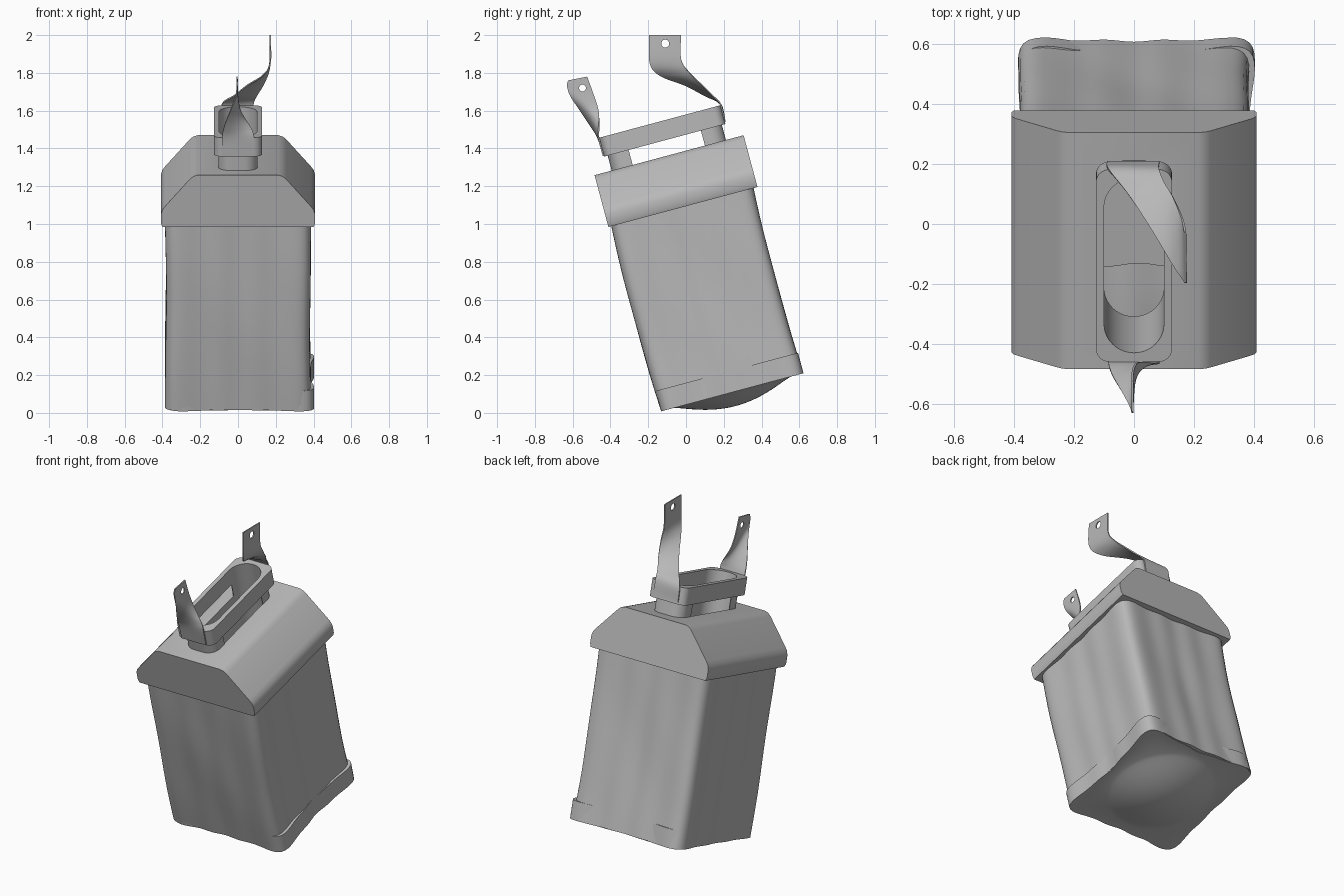
import bpy, bmesh, math
from mathutils import Matrix, Vector

cube = bpy.data.objects.get("Cube")
if cube:
    bpy.data.objects.remove(cube, do_unlink=True)

TILT = Matrix.Rotation(math.radians(15), 4, 'X')
MID = 0.265  # depth centre in the tilted frame

grey = bpy.data.materials.new("plain grey")
grey.use_nodes = True
grey.diffuse_color = (0.48, 0.48, 0.48, 1)
grey.node_tree.nodes["Principled BSDF"].inputs["Base Color"].default_value = grey.diffuse_color


def finish(name, bm, matrix=None):
    if matrix is not None:
        bmesh.ops.transform(bm, matrix=matrix, verts=bm.verts)
    bmesh.ops.recalc_face_normals(bm, faces=bm.faces)
    mesh = bpy.data.meshes.new(name)
    bm.to_mesh(mesh)
    bm.free()
    mesh.materials.append(grey)
    obj = bpy.data.objects.new(name, mesh)
    bpy.context.collection.objects.link(obj)
    return obj


def loft(name, rings, open_top=False):
    """Skin a stack of closed rings and cap the ends."""
    bm = bmesh.new()
    rows = [[bm.verts.new(p) for p in ring] for ring in rings]
    for a, b in zip(rows, rows[1:]):
        for i in range(len(a)):
            j = (i + 1) % len(a)
            bm.faces.new((a[i], a[j], b[j], b[i]))
    bm.faces.new(rows[0])
    if not open_top:
        bm.faces.new(rows[-1])
    return finish(name, bm, TILT)


def rounded(hx, hy, r, steps=10):
    pts = []
    for k, (sx, sy) in enumerate([(1, 1), (-1, 1), (-1, -1), (1, -1)]):
        for i in range(steps + 1):
            a = math.pi / 2 * (k + i / steps)
            pts.append((sx * (hx - r) + r * math.cos(a), MID + sy * (hy - r) + r * math.sin(a)))
    return pts


def prism(name, outline, low, high):
    return loft(name, [[(x, y, w) for x, y in outline] for w in (low, high)])


def apply_modifier(obj, mod):
    bpy.context.view_layer.objects.active = obj
    bpy.ops.object.modifier_apply(modifier=mod.name)


def cut(obj, cutter):
    mod = obj.modifiers.new("cut", 'BOOLEAN')
    mod.operation = 'DIFFERENCE'
    mod.solver = 'EXACT'
    mod.object = cutter
    apply_modifier(obj, mod)


ANGLES = [2 * math.pi * i / 160 for i in range(160)]


def wavy(half_x, half_y, pinch, w, cx=0.0, cy=MID, drift=0.0):
    """Soft square outline with lobed corners and rippled, pinched sides."""
    ring = []
    for a in ANGLES:
        c, s = math.cos(a), math.sin(a)
        r = (abs(c) ** 9 + abs(s) ** 9) ** (-1 / 9)
        r *= (1 - 0.012 * math.cos(12 * a) + 0.01 * math.cos(8 * a) - pinch * math.cos(4 * a)
              + drift * math.sin(5 * a + 6 * w))
        ring.append((cx + half_x * r * c, cy + half_y * r * s, w))
    return ring


# Crumpled body, open under the lid
rings = []
for i in range(25):
    t = i / 24
    swell = math.sin(math.pi * t)
    rings.append(wavy(0.382 - 0.005 * swell, 0.385, 0.02, 0.046 + 1.034 * t,
                      cy=MID - 0.014 * swell, drift=0.008 * swell))
loft("body", rings, open_top=True)

# Base tray with bulging corners, its underside swelling into a shallow dome
tray = [wavy(0.374, 0.377, 0.045, w, cx=0.016) for w in (0.154, 0.042)]
for i in range(14):
    k = 1 - i / 14
    depth = 0.075 * (1 - k * k) ** 1.2
    tray.append([(0.32 * k * math.cos(a), MID + 0.32 * k * math.sin(a), 0.042 - depth)
                 for a in ANGLES])
loft("base_tray", tray)

# Lid with sloping shoulders
half = [(0.4, 1.057), (0.408, 1.077), (0.408, 1.125), (0.401, 1.15), (0.386, 1.17),
        (0.255, 1.319), (0.238, 1.333), (0.215, 1.341)]
section = half + [(-x, w) for x, w in reversed(half)]
lid = loft("lid", [[(x, MID + d, w) for x, w in section] for d in (-0.407, 0.41)])

# Neck ends and collar around a long slot
neck = prism("neck", rounded(0.104, 0.313, 0.07), 1.3, 1.43)
collar = prism("collar", rounded(0.127, 0.332, 0.045), 1.423, 1.526)
slot = prism("slot_cutter", rounded(0.1, 0.301, 0.1), 0.9, 1.7)
gap = prism("gap_cutter", rounded(0.2, 0.198, 0.001, 1), 1.2, 1.6)
for part in (lid, neck, collar):
    cut(part, slot)
cut(neck, gap)
for helper in (slot, gap):
    bpy.data.objects.remove(helper, do_unlink=True)


def smooth_path(points, steps=8):
    p = [Vector(q) for q in points]
    p = [2 * p[0] - p[1]] + p + [2 * p[-1] - p[-2]]
    out = []
    for a, b, c, d in zip(p, p[1:], p[2:], p[3:]):
        for i in range(steps):
            t = i / steps
            out.append(b + (c - a) * t / 2 + (2 * a - 5 * b + 4 * c - d) * t ** 2 / 2
                       + (3 * b - a - 3 * c + d) * t ** 3 / 2)
    return out + [p[-2]]


def strap(name, edge_a, edge_b, hole, radius):
    """Twisted ribbon between two edges, with a round hole near its tip."""
    bm = bmesh.new()
    rows = [[bm.verts.new(a.lerp(b, k / 6)) for k in range(7)]
            for a, b in zip(smooth_path(edge_a), smooth_path(edge_b))]
    for a, b in zip(rows, rows[1:]):
        for k in range(6):
            bm.faces.new((a[k], a[k + 1], b[k + 1], b[k]))
    obj = finish(name, bm)
    mod = obj.modifiers.new("thickness", 'SOLIDIFY')
    mod.thickness = 0.007
    mod.offset = 0
    apply_modifier(obj, mod)
    bm = bmesh.new()
    place = Matrix.Translation(hole) @ Matrix.Rotation(math.pi / 2, 4, 'Y')
    bmesh.ops.create_cone(bm, cap_ends=True, segments=20, radius1=radius, radius2=radius,
                          depth=0.1, matrix=place)
    punch = finish("hole_cutter", bm)
    cut(obj, punch)
    bpy.data.objects.remove(punch, do_unlink=True)


strap("back_strap",
      [(-.09, .207, 1.54), (-.085, .182, 1.635), (-.02, .1, 1.68), (.05, -.005, 1.735),
       (.13, -.135, 1.785), (.17, -.192, 1.85), (.17, -.195, 2)],
      [(.085, .207, 1.54), (.083, .182, 1.635), (.1, .14, 1.68), (.13, .09, 1.73),
       (.16, .02, 1.8), (.17, -.025, 1.87), (.17, -.027, 2)],
      (.17, -.11, 1.955), 0.021)
strap("front_strap",
      [(-.085, -.437, 1.36), (-.085, -.466, 1.455), (-.072, -.505, 1.52), (-.037, -.565, 1.61),
       (-.01, -.613, 1.68), (-.005, -.63, 1.73), (-.005, -.625, 1.76)],
      [(.085, -.437, 1.36), (.085, -.462, 1.455), (.073, -.462, 1.5), (.04, -.46, 1.55),
       (.01, -.464, 1.605), (-.003, -.487, 1.68), (-.005, -.523, 1.78)],
      (-.005, -.548, 1.72), 0.018)

# Smooth the curves, keep the edges sharp
for obj in bpy.context.collection.objects:
    if obj.type == 'MESH' and grey.name in obj.data.materials:
        obj.select_set(True)
        bpy.context.view_layer.objects.active = obj
bpy.ops.object.shade_smooth_by_angle(angle=math.radians(32))
